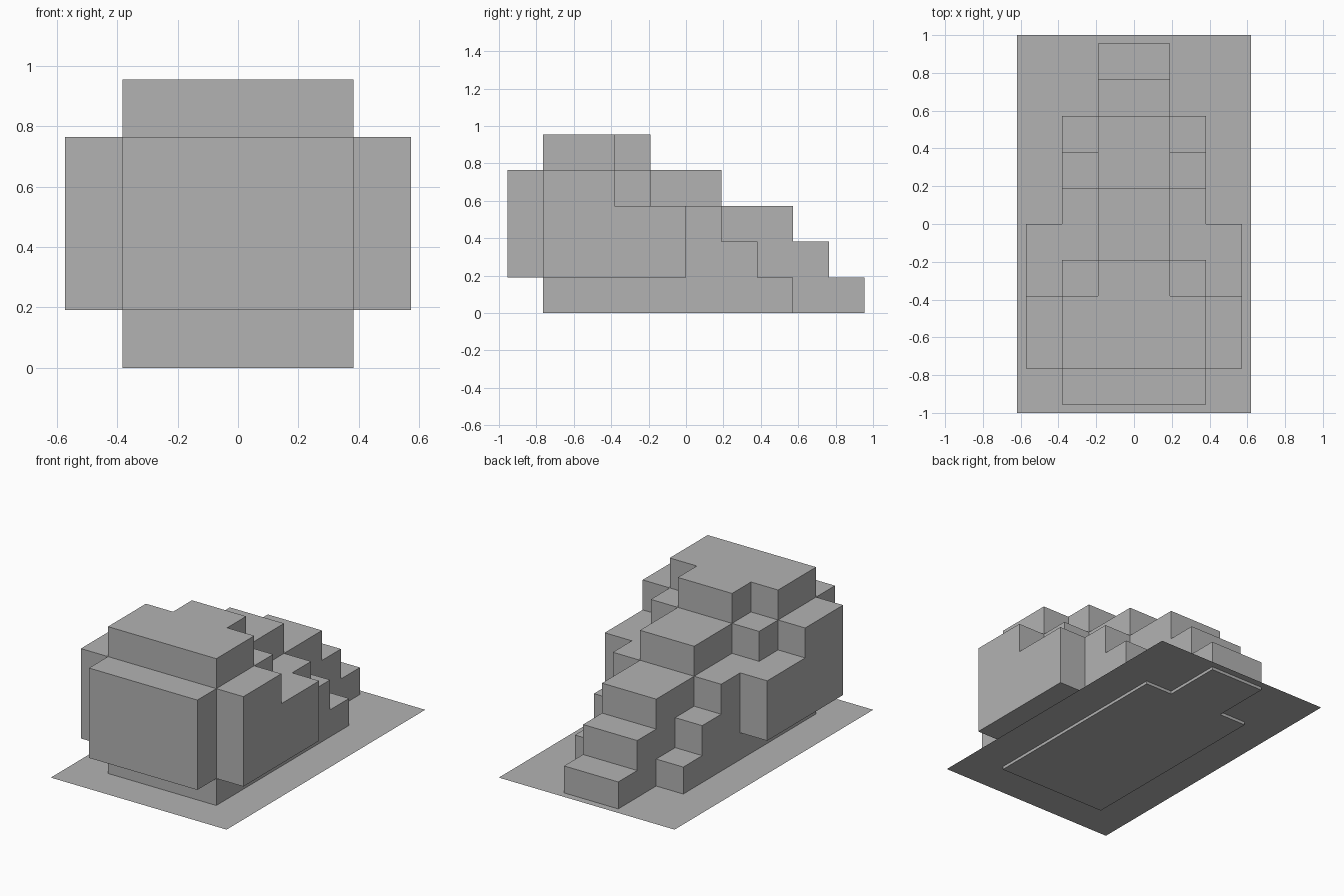
import bpy
import bmesh
from mathutils import Vector

if "Cube" in bpy.data.objects:
    bpy.data.objects.remove(bpy.data.objects["Cube"], do_unlink=True)

UNIT = 0.191          # edge of one block
ROWS = 10             # blocks from front to back

stone = bpy.data.materials.new("plain grey")
stone.use_nodes = True
stone.diffuse_color = (0.45, 0.45, 0.45, 1)
stone.node_tree.nodes["Principled BSDF"].inputs["Base Color"].default_value = stone.diffuse_color


def add_object(name, bm):
    mesh = bpy.data.meshes.new(name)
    bm.to_mesh(mesh)
    bm.free()
    mesh.materials.append(stone)
    obj = bpy.data.objects.new(name, mesh)
    bpy.context.collection.objects.link(obj)
    return obj


# Block heights from front to back, for the columns from the middle outwards
heights = ["4555443321", "4554332100", "0443300000"]

# Fill the blocks; the front slab and the side slabs start one block up
blocks = set()
for column, text in enumerate(heights):
    for row, top in enumerate(text):
        bottom = 1 if row == 0 or column == 2 else 0
        for level in range(bottom, int(top)):
            blocks.add((column, row, level))
            blocks.add((-1 - column, row, level))

# Stepped mound: only the outer faces of the blocks
bm = bmesh.new()
for block in blocks:
    for axis in range(3):
        for side in (0, 1):
            neighbour = list(block)
            neighbour[axis] += 2 * side - 1
            if tuple(neighbour) in blocks:
                continue
            corners = []
            for a, b in ((0, 0), (1, 0), (1, 1), (0, 1)):
                p = Vector(block)
                p[axis] += side
                p[(axis + 1) % 3] += a
                p[(axis + 2) % 3] += b
                p.y -= ROWS / 2
                corners.append(bm.verts.new(p * UNIT))
            bm.faces.new(corners if side else corners[::-1])
bmesh.ops.remove_doubles(bm, verts=bm.verts, dist=0.001)
bmesh.ops.dissolve_limit(bm, angle_limit=0.01, verts=bm.verts, edges=bm.edges)
add_object("stepped_mound", bm)

# Ground sheet, just above the underside of the mound
bm = bmesh.new()
bmesh.ops.create_grid(bm, x_segments=1, y_segments=1, size=1)
bmesh.ops.scale(bm, vec=(0.62, 1, 1), verts=bm.verts)
bmesh.ops.translate(bm, vec=(0, 0, 0.019), verts=bm.verts)
add_object("ground_sheet", bm)
